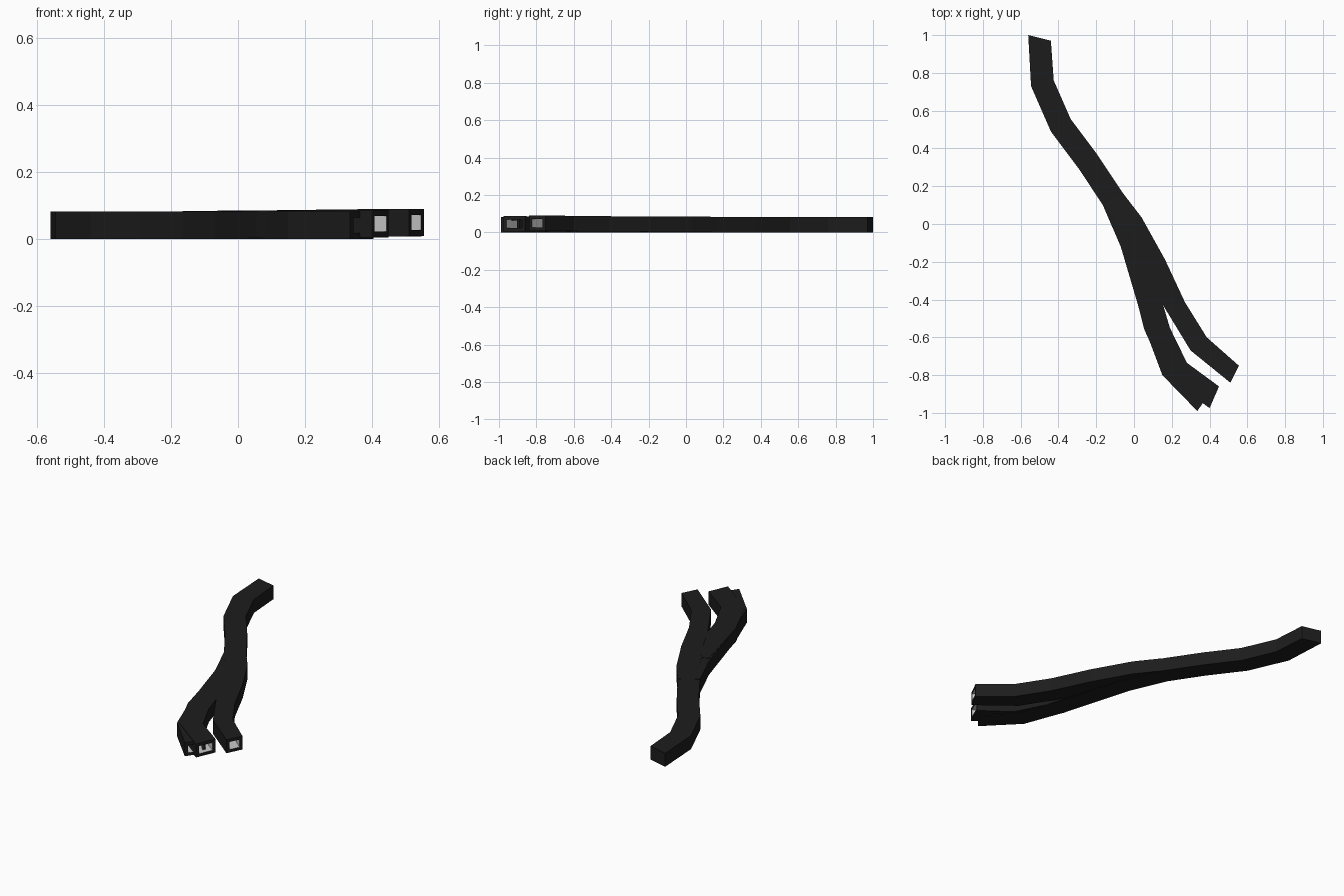
import bpy, bmesh
from mathutils import Vector

if "Cube" in bpy.data.objects:
    bpy.data.objects.remove(bpy.data.objects["Cube"])

black = bpy.data.materials.new("black")
black.diffuse_color = (0.012, 0.012, 0.012, 1)
black.use_nodes = True
black.node_tree.nodes["Principled BSDF"].inputs["Base Color"].default_value = black.diffuse_color

H, WALL, SIDE = 0.082, 0.018, 0.018


def ring(bm, sec, side=0.0, wall=0.0):
    """Rectangular section from a left and right edge point and a base height."""
    l, r, z = Vector(sec[0:2]), Vector(sec[2:4]), sec[4]
    d = (r - l).normalized() * side
    l, r = l + d, r - d
    return [bm.verts.new(p) for p in ((l.x, l.y, z + wall), (r.x, r.y, z + wall),
                                      (r.x, r.y, z + H - wall), (l.x, l.y, z + H - wall))]


def bridge(bm, a, b):
    for i in range(4):
        j = (i + 1) % 4
        bm.faces.new((a[i], a[j], b[j], b[i]))


def finish(bm, name, mat=None):
    bmesh.ops.recalc_face_normals(bm, faces=bm.faces)
    me = bpy.data.meshes.new(name)
    bm.to_mesh(me)
    bm.free()
    if mat:
        me.materials.append(mat)
    bpy.context.collection.objects.link(bpy.data.objects.new(name, me))


def duct(name, sections):
    # Outer shell: closed at the back, rim around the front opening
    bm = bmesh.new()
    rings = [ring(bm, s) for s in sections]
    for a, b in zip(rings, rings[1:]):
        bridge(bm, a, b)
    bm.faces.new(rings[0])
    bridge(bm, rings[-1], ring(bm, sections[-1], SIDE, WALL))
    finish(bm, name + "_shell", black)
    # Grey inner lining
    bm = bmesh.new()
    rings = [ring(bm, s, SIDE, WALL) for s in sections]
    for a, b in zip(rings, rings[1:]):
        bridge(bm, a, b)
    for f in bm.faces:
        f.normal_update()
    finish(bm, name + "_lining")


# Trunk running into the outer left branch
duct("trunk", [
    (-0.56, 1.0, -0.44, 0.97, 0), (-0.545, 0.73, -0.425, 0.76, 0),
    (-0.44, 0.49, -0.335, 0.555, 0), (-0.29, 0.29, -0.20, 0.375, 0),
    (-0.165, 0.10, -0.06, 0.165, 0), (-0.07, -0.12, 0.045, -0.07, 0),
    (0.06, -0.56, 0.175, -0.52, 0), (0.15, -0.80, 0.26, -0.73, 0),
    (0.335, -0.99, 0.405, -0.89, 0)])

# Inner left branch, overlapping the outer one
duct("inner_branch", [
    (-0.05, -0.15, 0.06, -0.11, 0.002), (0.055, -0.56, 0.19, -0.55, 0.002),
    (0.165, -0.80, 0.28, -0.735, 0.003), (0.40, -0.975, 0.45, -0.86, 0.004)])

# Right branch, rising slightly
duct("right_branch", [
    (-0.165, 0.10, -0.06, 0.165, 0.001), (-0.07, -0.03, 0.04, 0.035, 0.002),
    (0.06, -0.245, 0.165, -0.19, 0.003), (0.16, -0.44, 0.27, -0.415, 0.004),
    (0.30, -0.67, 0.385, -0.60, 0.006), (0.51, -0.84, 0.555, -0.75, 0.008)])
